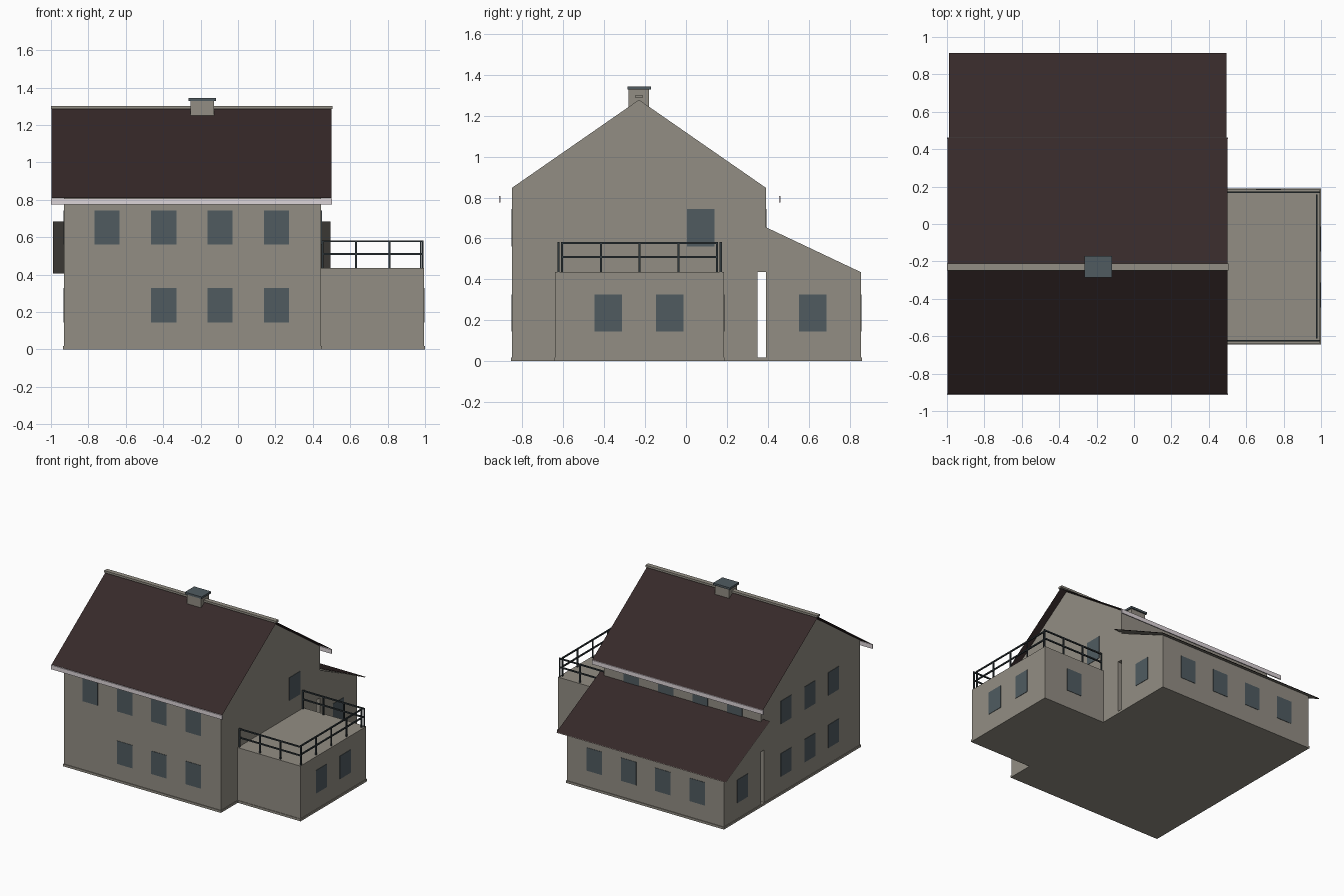
import bpy
from mathutils import Vector

cube = bpy.data.objects.get("Cube")
if cube:
    bpy.data.objects.remove(cube)


def material(name, r, g, b):
    m = bpy.data.materials.new(name)
    m.use_nodes = True
    m.diffuse_color = (r, g, b, 1)
    m.node_tree.nodes["Principled BSDF"].inputs["Base Color"].default_value = (r, g, b, 1)
    return m


WALL = material("wall_stone_grey", 0.29, 0.27, 0.23)
ROOF = material("roof_dark_brown", 0.036, 0.022, 0.022)
GLASS = material("window_slate_blue", 0.08, 0.105, 0.118)
RAIL = material("railing_charcoal", 0.03, 0.04, 0.045)
TRIM = material("trim_pale_grey", 0.72, 0.66, 0.69)


def add_mesh(name, verts, faces, mat):
    me = bpy.data.meshes.new(name)
    me.from_pydata(verts, [], faces)
    me.materials.append(mat)
    ob = bpy.data.objects.new(name, me)
    bpy.context.collection.objects.link(ob)
    return ob


def extrude_x(name, profile, x0, x1, mat):
    """Solid from a counter-clockwise (y, z) profile, swept along x."""
    n = len(profile)
    verts = [(x, y, z) for x in (x0, x1) for y, z in profile]
    faces = [tuple(reversed(range(n))), tuple(range(n, 2 * n))]
    faces += [(i, (i + 1) % n, n + (i + 1) % n, n + i) for i in range(n)]
    return add_mesh(name, verts, faces, mat)


def box(name, x, y, z, mat):
    """Box from (min, max) pairs."""
    prof = [(y[0], z[0]), (y[1], z[0]), (y[1], z[1]), (y[0], z[1])]
    return extrude_x(name, prof, x[0], x[1], mat)


def sheet(name, x, path, mat):
    """Thin roof sheet following a (y, z) path."""
    verts = [(xx, y, z) for y, z in path for xx in x]
    faces = [(2 * i, 2 * i + 1, 2 * i + 3, 2 * i + 2) for i in range(len(path) - 1)]
    return add_mesh(name, verts, faces, mat)


# Main dimensions
X0, X1 = -0.93, 0.445        # house side walls
Y0, Y1, Y2 = -0.85, 0.39, 0.855   # front wall, rear wall, rear extension wall
TX, TY0, TY1 = 0.995, -0.64, 0.185  # terrace block
BASE, DECK = 0.018, 0.435
RIDGE = -0.23

# House and rear extension, with the narrow passage between them
extrude_x("house_walls", [
    (Y0, BASE), (0.35, BASE), (0.35, DECK), (Y1, DECK), (Y1, BASE), (Y2, BASE),
    (Y2, DECK), (Y1, 0.655), (Y1, 0.848), (RIDGE, 1.278), (Y0, 0.848)], X0, X1, WALL)
box("terrace_block", (X1, TX), (TY0, TY1), (BASE, DECK), WALL)

# Base slabs
box("house_base", (X0 - .005, X1 + .004), (Y0 - .005, Y2 + .005), (0, BASE), WALL)
box("terrace_base", (X1 + .004, 1), (TY0 - .004, TY1 + .004), (0, BASE), WALL)

# Roofs
sheet("main_roof", (-0.998, 0.5), [(-0.91, 0.81), (RIDGE, 1.287), (0.46, 0.81)], ROOF)
lean = [(0.365, 0.685), (0.915, 0.411)]
sheet("extension_roof", (-0.99, 0.495), lean, ROOF)
sheet("extension_roof_lining", (-0.99, 0.495), [(y, z - .005) for y, z in lean], WALL)
box("ridge_cap", (-1, 0.505), (RIDGE - .018, RIDGE + .018), (1.286, 1.302), WALL)
box("front_eave_board", (-1, 0.502), (-0.915, -0.907), (0.775, 0.808), TRIM)
box("rear_eave_board", (-1, 0.502), (0.454, 0.463), (0.775, 0.808), TRIM)

# Chimney
box("chimney", (-0.253, -0.127), (-0.28, -0.18), (1.2, 1.327), WALL)
box("chimney_cap", (-0.265, -0.118), (-0.287, -0.17), (1.327, 1.343), GLASS)


# Windows: thin plates on the walls
def window(name, axis, wall, along, low):
    w, t = 0.067, 0.003
    span, depth, z = (along - w, along + w), (wall - t, wall + t), (low, low + 0.183)
    if axis == "x":
        box(name, depth, span, z, GLASS)
    else:
        box(name, span, depth, z, GLASS)


LOWER, UPPER = 0.144, 0.56
for i, x in enumerate((-0.70, -0.397, -0.097, 0.205)):
    window(f"front_upper_window_{i}", "y", Y0, x, UPPER)
    if i:
        window(f"front_lower_window_{i}", "y", Y0, x, LOWER)
    window(f"rear_upper_window_{i}", "y", Y1, x, UPPER)
    window(f"extension_rear_window_{i}", "y", Y2, x, LOWER)
for i, y in enumerate((0.075, -0.22, -0.52)):
    window(f"right_upper_window_{i}", "x", X0, y, UPPER)
    window(f"right_lower_window_{i}", "x", X0, y, LOWER)
for side, x in (("right", X0), ("left", X1)):
    window(f"extension_{side}_window", "x", x, 0.62, LOWER)
window("terrace_door_window", "x", X1, 0.073, UPPER)
window("terrace_rear_window", "y", TY1, 0.72, LOWER)
for i, y in enumerate((-0.38, -0.08)):
    window(f"terrace_left_window_{i}", "x", TX, y, LOWER)


# Terrace railings
def railing(name, start, end, posts):
    a, b = Vector(start), Vector(end)
    h = 0.005
    for k, z in enumerate((0.51, 0.578)):
        box(f"{name}_rail_{k}", (a.x - h, b.x + h), (a.y - h, b.y + h), (z - h, z + h), RAIL)
    for k in range(posts):
        p = a.lerp(b, k / (posts - 1))
        box(f"{name}_post_{k}", (p.x - h, p.x + h), (p.y - h, p.y + h), (DECK, 0.583), RAIL)


railing("front_railing", (0.452, -0.624), (0.988, -0.624), 4)
railing("rear_railing", (0.452, 0.17), (0.988, 0.17), 4)
railing("left_railing", (0.977, -0.606), (0.977, 0.152), 5)
